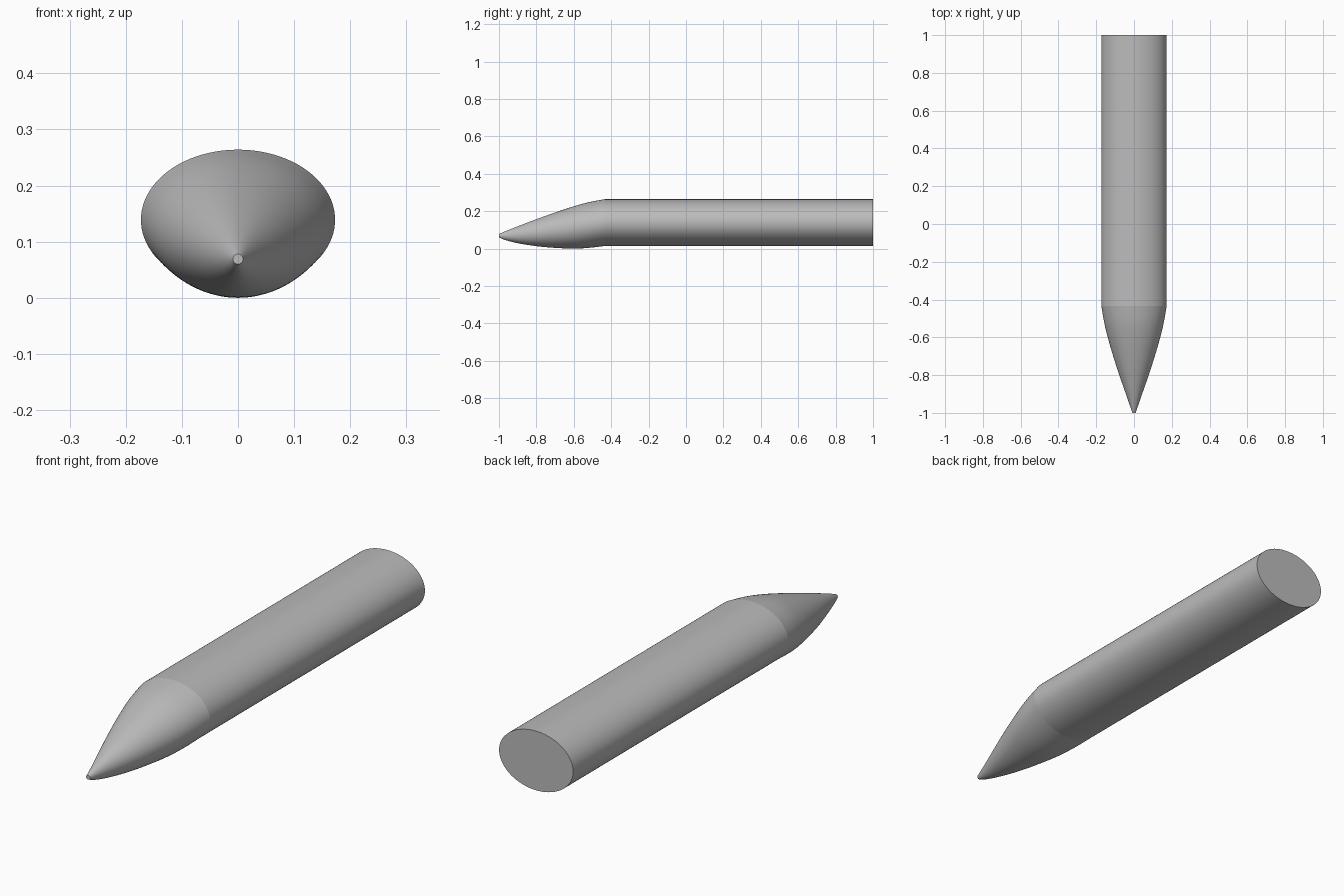
import bpy, bmesh, math

cube = bpy.data.objects.get("Cube")
if cube:
    bpy.data.objects.remove(cube, do_unlink=True)

SIDES = 96
STEPS = 4

grey = bpy.data.materials.new("plain_grey")
grey.use_nodes = True
colour = (0.5, 0.5, 0.5, 1)
grey.diffuse_color = colour
grey.node_tree.nodes["Principled BSDF"].inputs["Base Color"].default_value = colour


def spline(a, b, c, d, t):
    """Smooth value between b and c."""
    return b + 0.5 * t * (c - a + t * (2 * a - 5 * b + 4 * c - d + t * (3 * (b - c) + d - a)))


def refine(stations):
    """Add smooth in-between stations."""
    first = [2 * p - q for p, q in zip(stations[0], stations[1])]
    last = [2 * p - q for p, q in zip(stations[-1], stations[-2])]
    s = [first, *stations, last]
    out = []
    for i in range(1, len(s) - 2):
        for k in range(STEPS):
            out.append([spline(*v, k / STEPS) for v in zip(*s[i - 1:i + 3])])
    return out + [stations[-1]]


def loft(name, stations, cap_first, cap_last):
    """Skin elliptical rings given as (y, half width, bottom z, top z)."""
    bm = bmesh.new()
    rings = []
    for y, w, low, high in stations:
        ring = []
        for i in range(SIDES):
            a = math.tau * i / SIDES
            z = (low + high) / 2 + (high - low) / 2 * math.sin(a)
            ring.append(bm.verts.new((w * math.cos(a), y, z)))
        rings.append(ring)
    for r, s in zip(rings, rings[1:]):
        for i in range(SIDES):
            j = (i + 1) % SIDES
            bm.faces.new((r[i], r[j], s[j], s[i]))
    if cap_first:
        bm.faces.new(rings[0])
    if cap_last:
        bm.faces.new(rings[-1])
    bmesh.ops.recalc_face_normals(bm, faces=bm.faces)
    # An open loft has no reliable inside, so check one wall face
    bm.faces.ensure_lookup_table()
    wall = bm.faces[SIDES // 4]
    if wall.normal.z < 0:
        bmesh.ops.reverse_faces(bm, faces=bm.faces)
    mesh = bpy.data.meshes.new(name)
    bm.to_mesh(mesh)
    bm.free()
    mesh.materials.append(grey)
    obj = bpy.data.objects.new(name, mesh)
    bpy.context.collection.objects.link(obj)
    bpy.ops.object.select_all(action="DESELECT")
    obj.select_set(True)
    bpy.context.view_layer.objects.active = obj
    bpy.ops.object.shade_smooth_by_angle(angle=math.radians(40))


# Drooping pointed nose with a tiny flat tip
nose = [
    (-1.00, 0.009, 0.060, 0.078),
    (-0.97, 0.019, 0.047, 0.091),
    (-0.90, 0.043, 0.029, 0.119),
    (-0.80, 0.078, 0.013, 0.157),
    (-0.70, 0.110, 0.004, 0.193),
    (-0.60, 0.139, 0.000, 0.226),
    (-0.52, 0.158, 0.004, 0.248),
    (-0.435, 0.173, 0.014, 0.264),
]
loft("nose", refine(nose), True, False)

# Straight oval body with a flat back end
front = nose[-1]
loft("body", [front, (1.0, *front[1:])], False, True)
